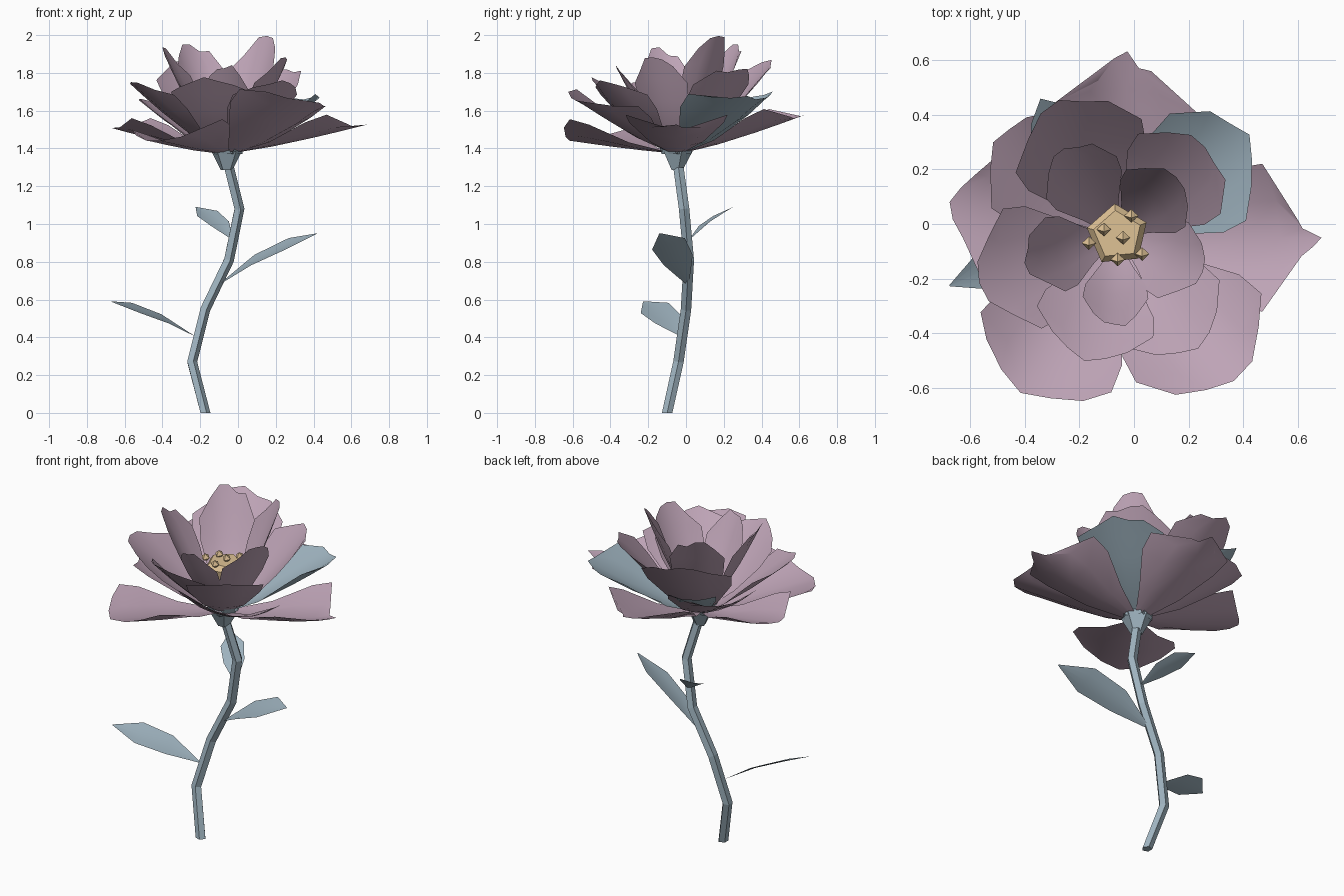
import bpy, bmesh, math, random
from mathutils import Vector, Matrix

if "Cube" in bpy.data.objects:
    bpy.data.objects.remove(bpy.data.objects["Cube"])
random.seed(11)

def mat(name, rgb):
    m = bpy.data.materials.new(name)
    m.diffuse_color = (*rgb, 1)
    m.use_nodes = True
    m.node_tree.nodes["Principled BSDF"].inputs["Base Color"].default_value = m.diffuse_color
    return m

MAUVE = mat("dusty_mauve", (0.515, 0.37, 0.47))
BLUE = mat("blue_grey", (0.345, 0.45, 0.52))
CREAM = mat("cream", (0.74, 0.54, 0.30))

def make(name, bm, material, smooth=False):
    me = bpy.data.meshes.new(name)
    bm.to_mesh(me)
    bm.free()
    me.materials.append(material)
    for p in me.polygons:
        p.use_smooth = smooth
    ob = bpy.data.objects.new(name, me)
    bpy.context.collection.objects.link(ob)
    return ob

def blade(name, base, az, reach, rise, half, widths, material,
          cup=0.25, bend=1.15, start=0.0, trim=0.1, jag=0.0, roll=0.0):
    """Curved sheet growing outward from base; widths = (t, relative width) rows."""
    bm = bmesh.new()
    a = math.radians(az)
    out, side = Vector((math.cos(a), math.sin(a), 0)), Vector((-math.sin(a), math.cos(a), 0))
    length = math.hypot(reach, rise)
    nrm = Vector((0, 0, reach / length)) - out * (rise / length)
    rows = []
    for t, w in widths:
        row = []
        for s in (-1, -0.5, 0, 0.5, 1):
            u = t * (1 - trim * s * s * t + random.uniform(-jag, jag) * (t > 0.95))
            p = Vector(base) + out * (start + (reach - start) * u) + Vector((0, 0, rise * u ** bend))
            p += side * half * w * s + nrm * half * w * (cup * w * s * s + roll * s)
            row.append(bm.verts.new(p))
        rows.append(row)
    for r0, r1 in zip(rows, rows[1:]):
        for i in range(4):
            bm.faces.new((r0[i], r0[i + 1], r1[i + 1], r1[i]))
    bmesh.ops.remove_doubles(bm, verts=bm.verts, dist=0.0005)
    return make(name, bm, material, True)

# stem: five-sided tube swept through a bent path
PATH = [(-0.175, -0.10, 0), (-0.245, -0.04, 0.27), (-0.175, 0, 0.55),
        (-0.05, 0.015, 0.81), (0.005, -0.01, 1.08), (-0.05, -0.04, 1.30)]
bm = bmesh.new()
rings = []
for i, p in enumerate(PATH):
    d = Vector(PATH[min(i + 1, 5)]) - Vector(PATH[max(i - 1, 0)])
    if i in (0, 5):
        d = Vector((0, 0, 1))
    rot = Vector((0, 0, 1)).rotation_difference(d)
    rings.append([bm.verts.new(Vector(p) + rot @ Vector((0.029 * math.cos(k * math.tau / 5),
                  0.029 * math.sin(k * math.tau / 5), 0))) for k in range(5)])
for r0, r1 in zip(rings, rings[1:]):
    for k in range(5):
        bm.faces.new((r0[k], r0[(k + 1) % 5], r1[(k + 1) % 5], r1[k]))
bm.faces.new(rings[0][::-1])
bm.faces.new(rings[-1])
make("stem", bm, BLUE)

# stem leaves, each rolled so its upper face tips to the front
LEAF = [(0, 0.06), (0.35, 0.8), (0.7, 0.9), (1, 0.03)]
for i, (base, az, reach, rise, half, roll) in enumerate([
        ((-0.235, -0.03, 0.41), 204, 0.48, 0.18, 0.085, -0.38),
        ((-0.10, 0.01, 0.68), 344, 0.54, 0.27, 0.095, 0.4),
        ((-0.03, 0.02, 0.92), 130, 0.30, 0.17, 0.07, -0.25)]):
    blade(f"stem_leaf_{i + 1}", base, az, reach, rise, half, LEAF, BLUE,
          cup=0.12, bend=0.75, trim=0, roll=roll)

# calyx: five-sided cup with pointed sepals
C = Vector((-0.06, -0.05, 0))
bm = bmesh.new()
bmesh.ops.create_cone(bm, cap_ends=True, segments=5, radius1=0.032, radius2=0.085, depth=0.10,
                      matrix=Matrix.Translation(C + Vector((0, 0, 1.335))))
make("calyx", bm, BLUE)
for i in range(5):
    blade(f"sepal_{i + 1}", C + Vector((0, 0, 1.37)), 36 + 72 * i, 0.11, 0.10, 0.05,
          [(0, 1), (0.5, 0.6), (1, 0.02)], BLUE, cup=0, start=0.066, trim=0)

# flower centre: pentagonal head with a bevelled top and small pointed stamens
bm = bmesh.new()
turn = Matrix.Rotation(1.35, 4, 'Z')
for r0, r1, depth, z in [(0.05, 0.115, 0.27, 1.505), (0.115, 0.09, 0.03, 1.655)]:
    bmesh.ops.create_cone(bm, cap_ends=True, segments=5, radius1=r0, radius2=r1, depth=depth,
                          matrix=Matrix.Translation((-0.06, -0.04, z)) @ turn)
make("flower_centre", bm, CREAM)
bm = bmesh.new()
for x, y, z in [(-0.11, -0.02, 1.675), (-0.04, -0.05, 1.68), (-0.01, 0.03, 1.67),
                (0.03, -0.11, 1.66), (-0.06, -0.13, 1.67), (-0.165, -0.07, 1.66)]:
    bmesh.ops.create_uvsphere(bm, u_segments=4, v_segments=2, radius=0.026,
                              matrix=Matrix.Translation((x, y, z + 0.01)) @ Matrix.Rotation(0.3, 4, 'X'))
make("stamens", bm, CREAM)

# petals: azimuth, reach, tip height, half width, tip width, roll
RINGS = {
    "outer": (0.38, 1.2, 1.375, MAUVE, [
        (0, 0.72, 1.52, 0.27, 0.25, 0), (-51, 0.67, 1.65, 0.28, 0.7, -0.17),
        (238, 0.66, 1.44, 0.28, 0.75, 0.1), (168, 0.63, 1.51, 0.24, 0.5, 0),
        (135, 0.58, 1.66, 0.25, 0.6, 0), (87, 0.66, 1.57, 0.26, 0.35, 0)]),
    "middle": (0.25, 1.2, 1.38, MAUVE, [
        (113, 0.53, 1.85, 0.25, 0.65, 0), (46, 0.47, 1.83, 0.21, 0.65, 0),
        (-54, 0.49, 1.75, 0.21, 0.65, 0), (255, 0.46, 1.77, 0.22, 0.65, 0),
        (198, 0.52, 1.74, 0.23, 0.65, 0)]),
    "inner": (0.3, 1.3, 1.39, MAUVE, [
        (121, 0.38, 1.95, 0.15, 0.65, 0), (46, 0.31, 2.0, 0.15, 0.7, 0),
        (-22, 0.33, 1.87, 0.15, 0.65, 0), (268, 0.32, 1.83, 0.12, 0.65, 0),
        (195, 0.35, 1.93, 0.14, 0.65, 0)]),
    "blue": (0.38, 1.2, 1.375, BLUE, [
        (38, 0.60, 1.67, 0.24, 0.65, -0.1), (119, 0.58, 1.70, 0.13, 0.6, 0)])}
for ring, (cup, bend, z0, material, petals) in RINGS.items():
    for i, (az, reach, top, half, tip, roll) in enumerate(petals):
        rows = [(0, 0.12), (0.3, 0.52), (0.62, 0.93), (0.82, 1.0), (1, tip)]
        blade(f"{ring}_petal_{i + 1}", C + Vector((0, 0, z0)), az, reach, top - z0, half, rows,
              material, cup, bend, start=0.03, jag=0.04, roll=roll)
